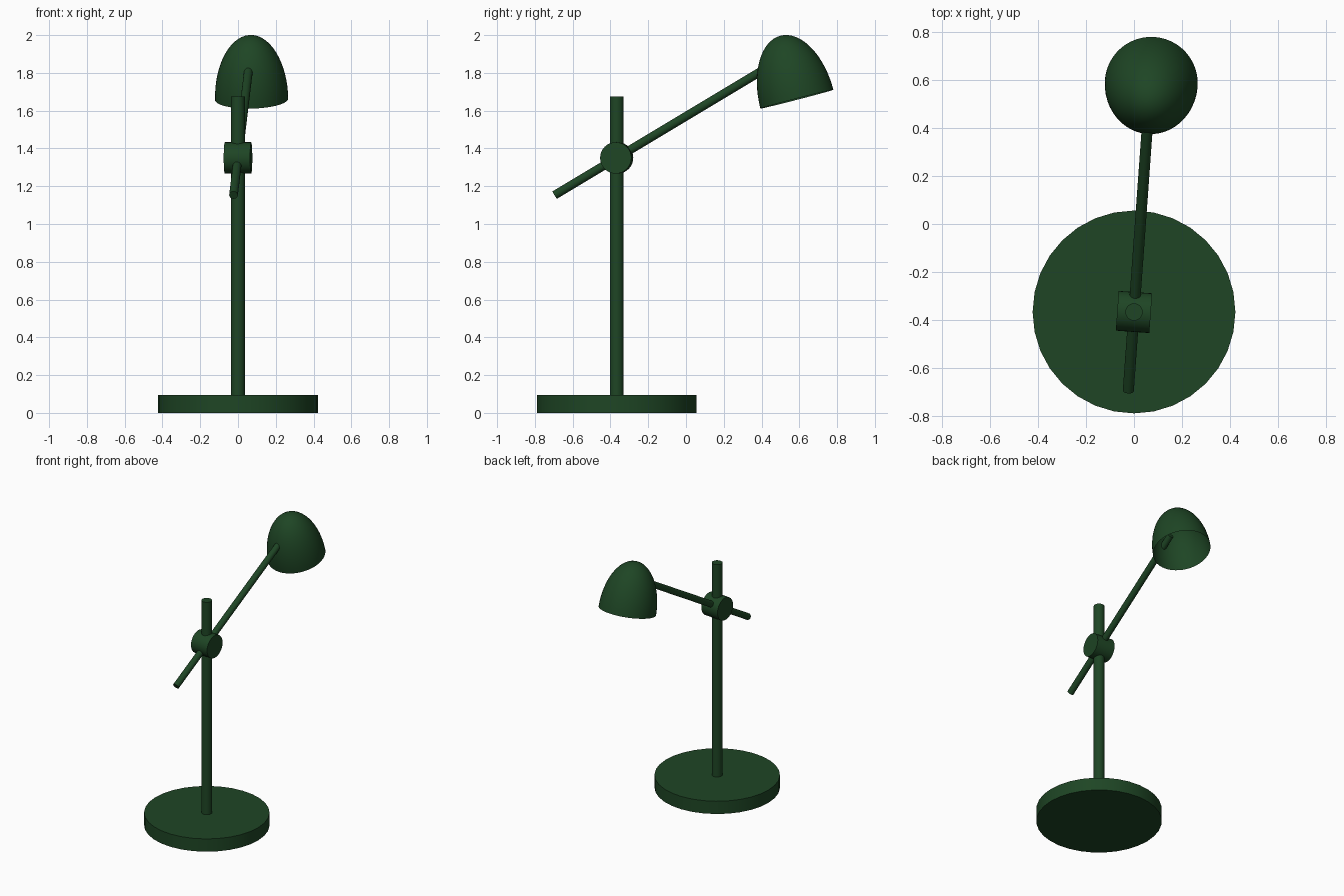
import bpy, math
from mathutils import Vector, Matrix

if "Cube" in bpy.data.objects:
    bpy.data.objects.remove(bpy.data.objects["Cube"])

green = bpy.data.materials.new("dark_green")
green.diffuse_color = (0.013, 0.06, 0.018, 1)
green.use_nodes = True
green.node_tree.nodes["Principled BSDF"].inputs["Base Color"].default_value = green.diffuse_color

PIVOT = Vector((0, -0.367, 1.35))        # where the arm crosses the pole
ARM = Vector((0.072, 1.0, 0.6))          # arm direction per unit of y
YAW = -math.atan(0.072)


def finish(obj, name):
    obj.name = name
    obj.data.materials.append(green)
    bpy.ops.object.shade_smooth_by_angle(angle=math.radians(35))


def rod(name, start, end, radius, sides=32):
    """Capped cylinder between two points."""
    start, end = Vector(start), Vector(end)
    axis = end - start
    bpy.ops.mesh.primitive_cylinder_add(
        vertices=sides, radius=radius, depth=axis.length,
        location=(start + end) / 2,
        rotation=axis.to_track_quat('Z', 'Y').to_euler())
    finish(bpy.context.object, name)


# Base disc and upright pole
rod("base", (0, PIVOT.y, 0), (0, PIVOT.y, 0.095), 0.423)
rod("pole", (0, PIVOT.y, 0.05), (0, PIVOT.y, 1.675), 0.036)

# Clamp joint, its axis square to the arm
side = Vector((math.cos(YAW), math.sin(YAW), 0)) * 0.07
rod("clamp_joint", PIVOT - side, PIVOT + side, 0.083)

# Tilted arm, poking a little into the shade
rod("arm", PIVOT - ARM * 0.328, PIVOT + ARM * 0.82, 0.023)

# Lamp shade: open half-ellipsoid shell, lathed from a quarter-ellipse profile
SEG, RINGS, HEIGHT = 48, 16, 0.347
verts, faces = [], []
for r in range(RINGS):
    t = r / RINGS * math.pi / 2
    for s in range(SEG):
        a = s / SEG * math.tau
        verts.append((0.194 * math.cos(t) * math.cos(a),
                      0.2 * math.cos(t) * math.sin(a), HEIGHT * math.sin(t)))
verts.append((0, 0, HEIGHT))
for s in range(SEG):
    n = (s + 1) % SEG
    for r in range(RINGS - 1):
        faces.append((r * SEG + s, r * SEG + n, (r + 1) * SEG + n, (r + 1) * SEG + s))
    faces.append(((RINGS - 1) * SEG + s, (RINGS - 1) * SEG + n, RINGS * SEG))
mesh = bpy.data.meshes.new("shade")
mesh.from_pydata(verts, [], faces)
shade = bpy.data.objects.new("shade", mesh)
bpy.context.collection.objects.link(shade)
shade.matrix_world = (Matrix.Translation((0.072, 0.587, 1.661))
                      @ Matrix.Rotation(YAW, 4, 'Z')
                      @ Matrix.Rotation(math.radians(14.5), 4, 'X'))
bpy.ops.object.select_all(action='DESELECT')
shade.select_set(True)
bpy.context.view_layer.objects.active = shade
finish(shade, "shade")
